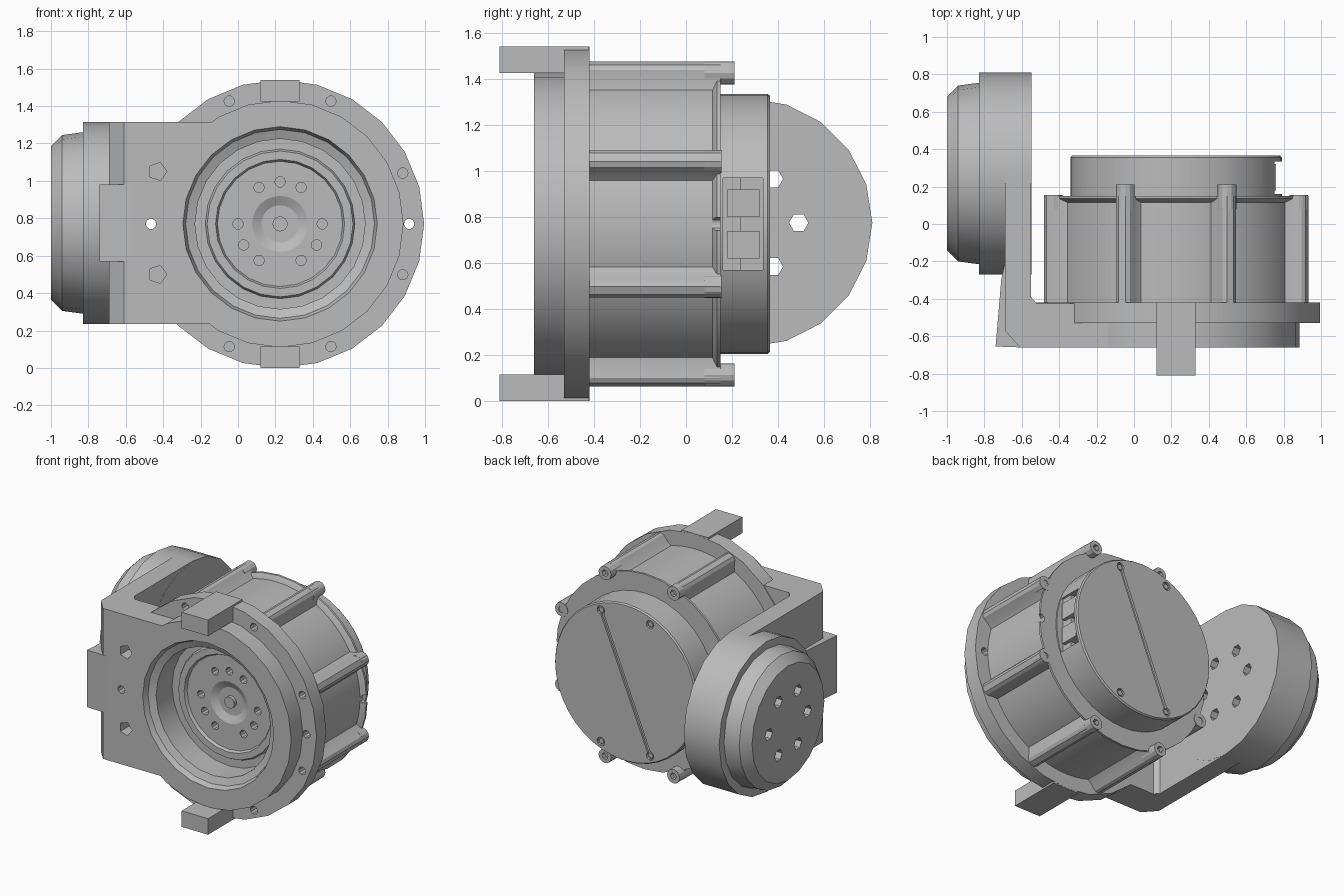
import bpy, bmesh
from math import sin, cos, pi, radians
from mathutils import Matrix, Vector

if "Cube" in bpy.data.objects:
    bpy.data.objects.remove(bpy.data.objects["Cube"])

grey = bpy.data.materials.new("machined grey")
grey.use_nodes = True
colour = (0.5, 0.5, 0.5, 1)
grey.diffuse_color = colour
grey.node_tree.nodes["Principled BSDF"].inputs["Base Color"].default_value = colour

MX, MZ = 0.225, 0.77     # motor axis, along y
HY, HZ = 0.27, 0.775     # hub axis, along x
parts = []


def finish(name, bm):
    bmesh.ops.remove_doubles(bm, verts=bm.verts, dist=1e-5)
    bmesh.ops.recalc_face_normals(bm, faces=bm.faces)
    mesh = bpy.data.meshes.new(name)
    bm.to_mesh(mesh)
    bm.free()
    ob = bpy.data.objects.new(name, mesh)
    bpy.context.collection.objects.link(ob)
    mesh.materials.append(grey)
    parts.append(ob)
    return ob


def activate(ob):
    bpy.ops.object.select_all(action='DESELECT')
    ob.select_set(True)
    bpy.context.view_layer.objects.active = ob


def spin(bm, profile, axis, a, b, segs, shape=None):
    """Revolve (radius, height) points; shape gives the radius of 'None' points."""
    rings = []
    for r, h in profile:
        ring = []
        for i in range(segs):
            t = 2 * pi * i / segs
            rad = shape(i) if r is None else r
            u, v = a + rad * cos(t), b + rad * sin(t)
            ring.append(bm.verts.new((u, h, v) if axis == 'Y' else (h, u, v)))
        rings.append(ring)
    for p, q in zip(rings, rings[1:]):
        for i in range(segs):
            j = (i + 1) % segs
            bm.faces.new((p[i], p[j], q[j], q[i]))
    if profile[0] != profile[-1]:
        for (r, h), ring in ((profile[0], rings[0]), (profile[-1], rings[-1])):
            if r > 0:
                bm.faces.new(ring)


def lathe(name, profile, axis, a, b, segs, shape=None):
    bm = bmesh.new()
    spin(bm, profile, axis, a, b, segs, shape)
    bmesh.ops.dissolve_degenerate(bm, edges=bm.edges, dist=1e-6)
    return finish(name, bm)


def rods(name, places, r, lo, hi, axis='Y', segs=10):
    """Several parallel cylinders in one mesh."""
    bm = bmesh.new()
    for a, b in places:
        spin(bm, [(r, lo), (r, hi)], axis, a, b, segs)
    return finish(name, bm)


def prism(name, outline, z0, z1):
    bm = bmesh.new()
    face = bm.faces.new([bm.verts.new((x, y, z0)) for x, y in outline])
    top = bmesh.ops.extrude_face_region(bm, geom=[face])["geom"]
    up = [v for v in top if isinstance(v, bmesh.types.BMVert)]
    bmesh.ops.translate(bm, verts=up, vec=(0, 0, z1 - z0))
    return finish(name, bm)


def box(name, lo, hi, turn=0):
    lo, hi = Vector(lo), Vector(hi)
    bm = bmesh.new()
    bmesh.ops.create_cube(bm, size=1)
    bmesh.ops.scale(bm, verts=bm.verts, vec=hi - lo)
    bmesh.ops.translate(bm, verts=bm.verts, vec=(lo + hi) / 2)
    bmesh.ops.rotate(bm, verts=bm.verts, cent=(MX, 0, MZ),
                     matrix=Matrix.Rotation(turn, 3, 'Y'))
    return finish(name, bm)


def cut(ob, *cutters):
    for c in cutters:
        activate(ob)
        mod = ob.modifiers.new("cut", 'BOOLEAN')
        mod.operation, mod.solver, mod.object = 'DIFFERENCE', 'EXACT', c
        bpy.ops.object.modifier_apply(modifier=mod.name)
        parts.remove(c)
        bpy.data.objects.remove(c)


def around(r, degrees, a=MX, b=MZ):
    return [(a + r * cos(radians(d)), b + r * sin(radians(d))) for d in degrees]


eight = [22.5 + 45 * k for k in range(8)]

# Front flange with raised boss, stepped bore and rotor face
flange = lathe("front_flange", [
    (0, -.42), (.04, -.42), (.04, -.395), (.1, -.395), (.15, -.42), (.335, -.42),
    (.345, -.44), (.39, -.44), (.4, -.42), (.455, -.42), (.455, -.6), (.505, -.62),
    (.52, -.66), (.66, -.66), (.66, -.53), (.77, -.53), (.77, -.42), (.6, -.42),
    (.6, -.2), (0, -.2)], 'Y', MX, MZ, 24)
cut(flange,
    rods("rotor_holes", around(.225, [0, 60, 90, 120, 180, 210, 240, 300, 330]),
         .028, -.5, -.33),
    rods("flange_holes", around(.71, eight), .028, -.6, -.46),
    rods("side_holes", around(.69, [0, 180]), .028, -.8, -.3))


# Motor housing: shallow panels between eight ribs, closed by a rear lip
def ribbed(i):
    return {0: .757, 1: .757, 2: .742, 3: .69}.get(abs(i % 30 - 15), .662)


lathe("motor_housing", [
    (.5, -.43), (None, -.43), (None, .15), (.5, .15), (.5, -.43)],
    'Y', MX, MZ, 240, ribbed)
lip = lathe("rear_lip", [(0, -.15), (.6, -.15), (.6, .1), (.665, .115), (.7, .135),
                         (.7, .151), (0, .151)], 'Y', MX, MZ, 32)
cut(lip, rods("lip_hole", around(.69, [0, 180]), .03, .05, .3))

# Housing screws: the four at the sides sit flush, the others stand proud
ends = [67.5, 112.5, 247.5, 292.5]
for name, angles, top in (("side_screws", (22.5, 157.5, 202.5, 337.5), .155),
                          ("end_screws", ends, .21)):
    screws = rods(name, around(.71, angles), .05, .08, top, segs=12)
    cut(screws, rods("sockets", around(.71, angles), .024, top - .03, top + .1, segs=6))

# Rear cap with seam, small screws and a connector recess
cap = lathe("rear_cap", [(0, .1), (.565, .1), (.565, .355), (.557, .365), (0, .365)],
            'Y', MX, MZ, 40)
cut(cap,
    box("seam", (MX - .012, .35, MZ - .54), (MX + .012, .4, MZ + .54), radians(22.5)),
    rods("cap_screw_holes", around(.51, ends), .03, .345, .4),
    box("recess", (MX + .47, .16, .57), (MX + .7, .335, .97)))
rods("cap_screws", around(.51, ends), .02, .3, .36, segs=6)
box("connector_base", (MX + .44, .15, .57), (MX + .51, .24, .97))
for z in (.62, .80):
    box("connector_socket", (MX + .45, .18, z), (MX + .535, .32, z + .12))

# Top and bottom locating tabs
for name, z0, z1 in (("top_tab", 1.425, 1.54), ("bottom_tab", 0, .115)):
    box(name, (.12, -.81, z0), (.33, -.421, z1))

# L-shaped bracket joining the motor to the hub
bracket = prism("bracket", [
    (-.61, -.659), (.1, -.659), (.1, -.425), (-.52, -.425), (-.55, -.39), (-.55, .27),
    (-.69, .27), (-.69, -.57)], .235, 1.315)
cut(bracket,
    lathe("bore", [(.655, -.8), (.655, -.3)], 'Y', MX, MZ, 24),
    rods("bracket_holes", [(-.43, 1.05), (-.43, .5)], .05, -.8, -.53, segs=5),
    rods("centre_hole", around(.69, [180]), .028, -.8, -.3))
prism("side_tab", [(-.74, -.655), (-.57, -.661), (-.57, -.4), (-.69, -.2), (-.71, -.3)],
      .57, .98)

# Side hub with domed outer plate and six through holes
hub = lathe("hub", [(0, -.549), (.54, -.549), (.54, -.83), (.485, -.83), (.47, -.94),
                    (.41, -1), (0, -1)], 'X', HY, HZ, 20)
for ob in (hub, bracket):
    cut(ob, rods("hub_holes", around(.22, range(0, 360, 60), HY, HZ),
                 .042, -1.2, -.5, 'X', 6))

# Smooth the round walls, keep the machined edges crisp
for ob in parts:
    activate(ob)
    bpy.ops.object.shade_smooth_by_angle(angle=radians(22))
